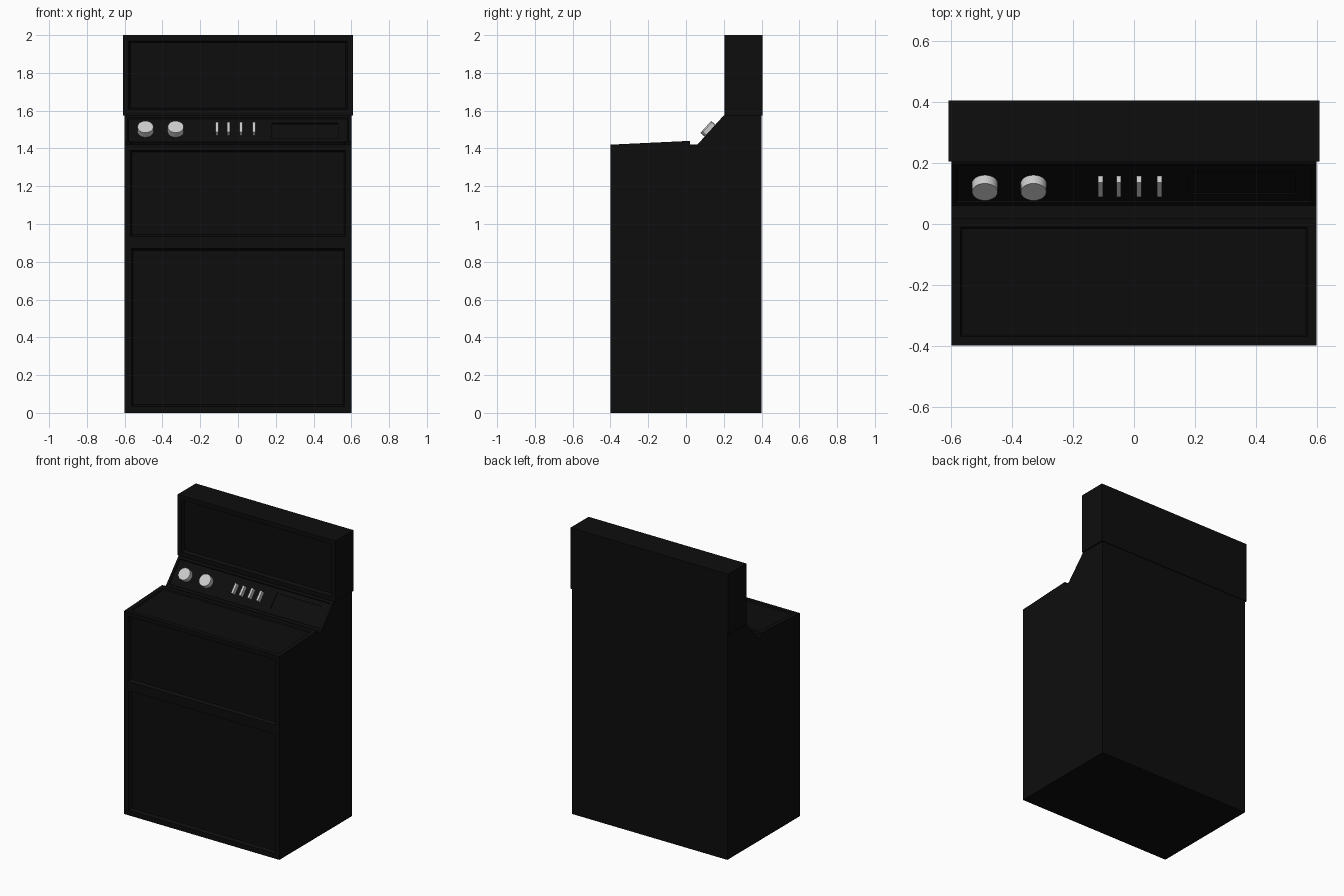
import bpy, bmesh
from math import atan2
from mathutils import Matrix, Vector

if "Cube" in bpy.data.objects:
    bpy.data.objects.remove(bpy.data.objects["Cube"])

black = bpy.data.materials.new("black_enamel")
black.diffuse_color = (0.004, 0.004, 0.004, 1)
black.use_nodes = True
black.node_tree.nodes["Principled BSDF"].inputs["Base Color"].default_value = black.diffuse_color


def finish(bm, name, mat=None):
    me = bpy.data.meshes.new(name)
    bm.to_mesh(me)
    bm.free()
    ob = bpy.data.objects.new(name, me)
    bpy.context.collection.objects.link(ob)
    if mat:
        me.materials.append(mat)
    return ob


def extruded(profile, half, name, recesses):
    """Extrude a (y, z) profile across x, then recess a panel in chosen edge faces.
    recesses: {profile edge index: (border, wall width, depth)}"""
    bm = bmesh.new()
    left, right = [[bm.verts.new((x, y, z)) for y, z in profile] for x in (-half, half)]
    n = len(profile)
    edge_faces = [bm.faces.new((left[i], left[(i + 1) % n], right[(i + 1) % n], right[i]))
                  for i in range(n)]
    bm.faces.new(left)
    bm.faces.new(right)
    bmesh.ops.recalc_face_normals(bm, faces=bm.faces)
    for i, (border, wall, depth) in recesses.items():
        f = edge_faces[i]
        bmesh.ops.inset_individual(bm, faces=[f], thickness=border, use_even_offset=True)
        bm.normal_update()
        bmesh.ops.inset_individual(bm, faces=[f], thickness=wall, depth=-depth,
                                   use_even_offset=True)
    return finish(bm, name, black)


# Cabinet: front doors, lid and sloped control panel
cabinet = extruded(
    [(0.40, 0), (-0.40, 0), (-0.40, 0.905), (-0.40, 1.42), (0.02, 1.44),
     (0.02, 1.42), (0.06, 1.42), (0.20, 1.575), (0.40, 1.575)],
    0.60, "cabinet",
    {1: (0.035, 0.01, 0.02), 2: (0.03, 0.01, 0.02),
     3: (0.03, 0.005, 0.008), 6: (0.015, 0.004, 0.006)})

# Raised back box
extruded([(0.405, 1.575), (0.205, 1.575), (0.205, 2.0), (0.405, 2.0)],
         0.61, "back_box", {1: (0.03, 0.01, 0.02)})

# Frame of the sloped control panel
SLOPE = Matrix.Translation((0, 0.13, 1.4975)) @ Matrix.Rotation(atan2(0.155, 0.14), 4, 'X')


def slope_box(name, x, along, size, out, mat=None):
    bm = bmesh.new()
    bmesh.ops.create_cube(bm, size=1, matrix=SLOPE @ Matrix.Translation((x, along, out))
                          @ Matrix.Diagonal(Vector((*size, 1))))
    return finish(bm, name, mat)


# Sunken display window
cutter = slope_box("display_cutter", 0.355, 0.0, (0.35, 0.11, 0.024), 0.0, black)
cutter.hide_render = True
cutter.hide_set(True)
mod = cabinet.modifiers.new("display", 'BOOLEAN')
mod.operation = 'DIFFERENCE'
mod.solver = 'EXACT'
mod.object = cutter

# Dials
for i, x in enumerate((-0.49, -0.33)):
    bm = bmesh.new()
    bmesh.ops.create_cone(bm, cap_ends=True, segments=24, radius1=0.043, radius2=0.042,
                          depth=0.036, matrix=SLOPE @ Matrix.Translation((x, -0.004, 0.012)))
    dial = finish(bm, f"dial_{i + 1}")
    bpy.context.view_layer.objects.active = dial
    dial.select_set(True)
    bpy.ops.object.shade_smooth_by_angle()
    dial.select_set(False)

# Slider switches
for i, x in enumerate((-0.11, -0.05, 0.016, 0.084)):
    slope_box(f"slider_{i + 1}", x, 0.0, (0.016, 0.07, 0.034), 0.006)
